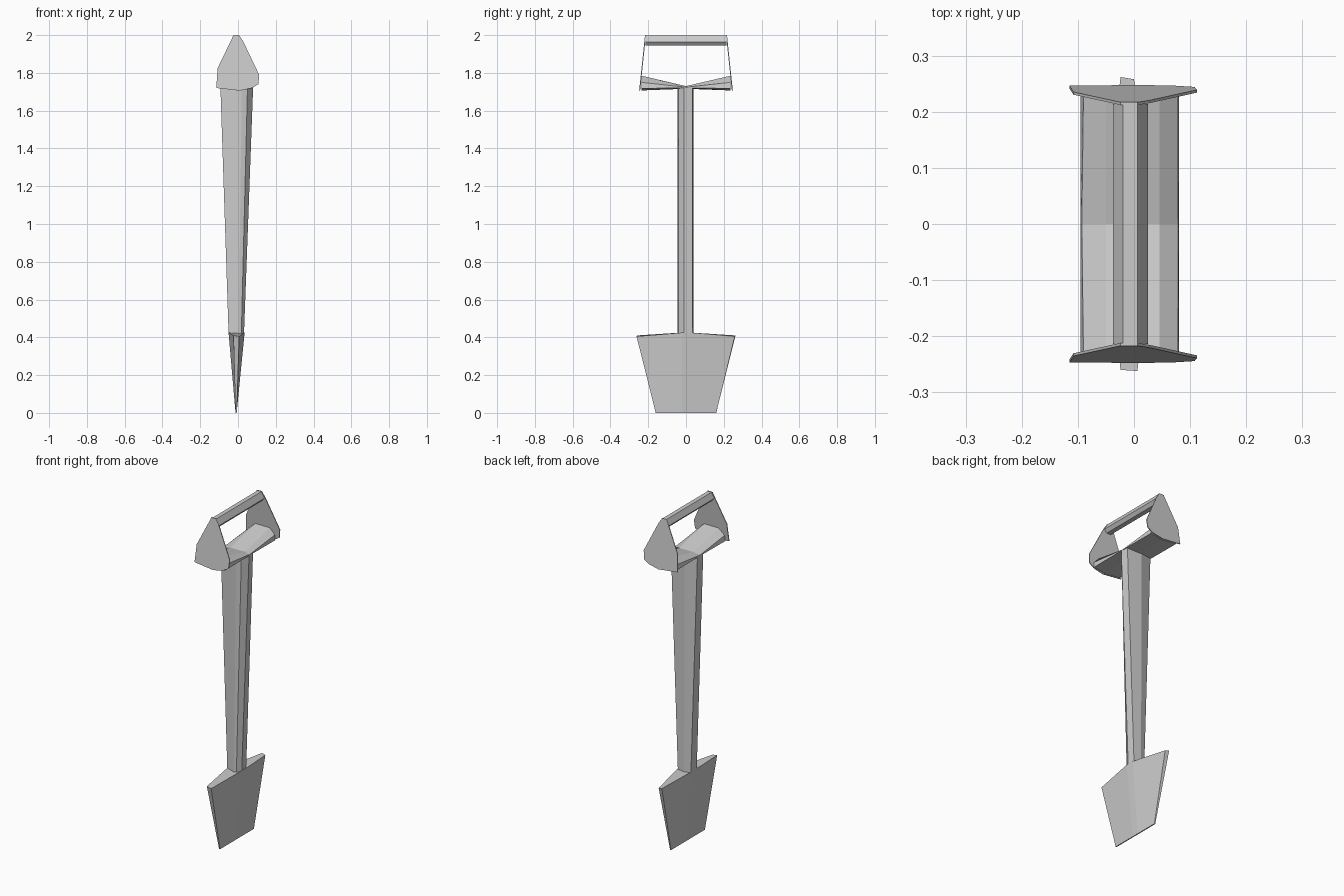
import bpy

if "Cube" in bpy.data.objects:
    bpy.data.objects.remove(bpy.data.objects["Cube"])


def loft(name, rings):
    """Closed flat-faced solid through rings with equal point counts."""
    n = len(rings[0])
    verts = [p for ring in rings for p in ring]
    faces = [tuple(range(n))[::-1],
             tuple(range((len(rings) - 1) * n, len(rings) * n))]
    for r in range(len(rings) - 1):
        for i in range(n):
            j = (i + 1) % n
            faces.append((r * n + i, r * n + j, (r + 1) * n + j, (r + 1) * n + i))
    mesh = bpy.data.meshes.new(name)
    mesh.from_pydata(verts, [], faces)
    mesh.validate()
    obj = bpy.data.objects.new(name, mesh)
    bpy.context.collection.objects.link(obj)
    bpy.context.view_layer.objects.active = obj
    bpy.ops.object.select_all(action='DESELECT')
    obj.select_set(True)
    bpy.ops.object.mode_set(mode='EDIT')
    bpy.ops.mesh.select_all(action='SELECT')
    bpy.ops.mesh.normals_make_consistent(inside=False)
    bpy.ops.object.mode_set(mode='OBJECT')
    return obj


# Blade: wide wedge, thick in the middle, sharp at the ground
top = [(-0.024, -0.26, 0.41), (0.006, -0.262, 0.405), (0.035, -0.02, 0.425),
       (0.035, 0.03, 0.425), (0.0, 0.258, 0.405), (-0.024, 0.262, 0.41),
       (-0.05, 0.03, 0.425), (-0.05, -0.03, 0.425)]
foot_y = [-0.16, -0.16, -0.02, 0.02, 0.16, 0.16, 0.02, -0.02]
foot = [(-0.007 if 1 <= i <= 4 else -0.013, y, 0) for i, y in enumerate(foot_y)]
loft("blade", [foot, top])

# Shaft: irregular column that widens in x toward the handle
section = [(-0.093, -0.03), (0.02, -0.045), (0.05, -0.04), (0.08, -0.01),
           (0.075, 0.035), (-0.02, 0.04), (-0.093, 0.025)]
loft("shaft", [[(x * s - 0.006 * (s < 1), y, z) for x, y in section]
               for s, z in ((0.47, 0.415), (1.0, 1.722))])

# Lower crossbar: thin at the shaft, rising toward each side plate
end = [(-0.095, 1.718), (-0.09, 1.75), (-0.05, 1.785), (0.045, 1.785),
       (0.078, 1.75), (0.08, 1.718), (0.0, 1.707)]
middle = [(-0.095, 1.72), (-0.093, 1.724), (-0.05, 1.73), (0.045, 1.73),
          (0.078, 1.724), (0.08, 1.72), (0.0, 1.716)]
loft("lower_crossbar", [[(x, y, z) for x, z in sec]
                        for sec, y in ((end, -0.236), (middle, 0), (end, 0.236))])

# Grip: hexagonal bar across the top
grip = [(-0.037, 1.965), (-0.02, 1.998), (0.006, 1.998), (0.025, 1.963),
        (0.01, 1.944), (-0.018, 1.944)]
loft("grip", [[(x, y, z) for x, z in grip] for y in (-0.214, 0.214)])

# Side plates: thin leaning shields joining the grip and crossbar
shield = [(-0.024, 2.0), (0.006, 2.0), (0.028, 1.966), (0.112, 1.79), (0.108, 1.74),
          (0.075, 1.72), (0.01, 1.706), (-0.115, 1.72), (-0.108, 1.825),
          (-0.04, 1.966)]
for name, side in (("front_side_plate", -1), ("back_side_plate", 1)):
    rings = [[(x, side * (0.212 + (2.0 - z) * 0.105 + out), z) for x, z in shield]
             for out in (0, 0.005)]
    loft(name, rings)
